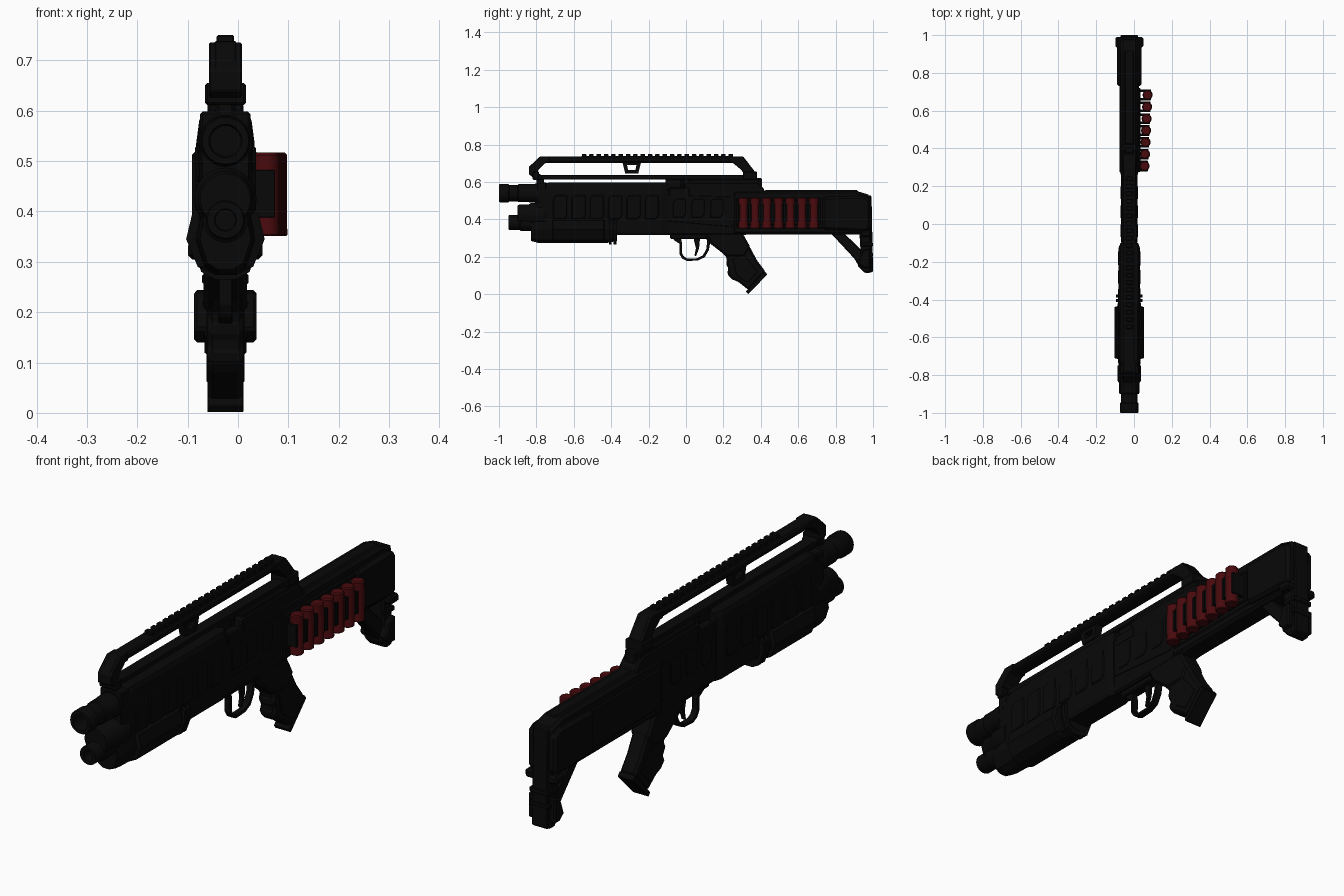
import bpy, bmesh, math
from mathutils import Vector

CX = -0.025  # centre line of the body

def material(name, rgb):
    m = bpy.data.materials.new(name)
    m.diffuse_color = (*rgb, 1)
    return m

BLACK = material("matte black", (0.0025, 0.0025, 0.0025))
RED = material("shell red", (0.065, 0.003, 0.004))

def finish(name, bm, mat=BLACK, bevel=0.0, smooth=False):
    bmesh.ops.recalc_face_normals(bm, faces=bm.faces)
    me = bpy.data.meshes.new(name)
    bm.to_mesh(me)
    bm.free()
    ob = bpy.data.objects.new(name, me)
    bpy.context.collection.objects.link(ob)
    me.materials.append(mat)
    if bevel:
        b = ob.modifiers.new("edge", 'BEVEL')
        b.width, b.segments, b.limit_method = bevel, 1, 'ANGLE'
    if smooth:
        bpy.context.view_layer.objects.active = ob
        ob.select_set(True)
        bpy.ops.object.shade_smooth_by_angle(angle=math.radians(35))
        ob.select_set(False)
    return ob

def plate(name, pts, hw, bevel=0.008, cx=CX):
    """Side outline (y, z) extruded across x."""
    bm = bmesh.new()
    f = bm.faces.new([bm.verts.new((cx - hw, y, z)) for y, z in pts])
    g = bmesh.ops.extrude_face_region(bm, geom=[f])["geom"]
    bmesh.ops.translate(bm, vec=(2 * hw, 0, 0), verts=[v for v in g if isinstance(v, bmesh.types.BMVert)])
    return finish(name, bm, bevel=bevel)

def box(name, y0, y1, z0, z1, hw, bevel=0.005, cx=CX):
    return plate(name, [(y0, z0), (y1, z0), (y1, z1), (y0, z1)], hw, bevel, cx)

def frame(name, outer, inner, hw, bevel=0.006):
    """Side outline with a matching hole, extruded across x."""
    bm = bmesh.new()
    n = len(outer)
    rings = [[bm.verts.new((CX + s * hw, y, z)) for y, z in p]
             for s, p in ((-1, outer), (1, outer), (1, inner), (-1, inner))]
    for k in range(4):
        a, b = rings[k], rings[(k + 1) % 4]
        for i in range(n):
            j = (i + 1) % n
            bm.faces.new((a[i], a[j], b[j], b[i]))
    return finish(name, bm, bevel=bevel)

def loft(name, half, stations, bevel=0.0):
    """Half section (x, z) mirrored and lofted along y; stations are (y, x scale, z scale)."""
    sec = half + [(-x, z) for x, z in reversed(half) if x > 0]
    zm = sum(z for _, z in sec) / len(sec)
    bm = bmesh.new()
    rings = [[bm.verts.new((CX + x * s, y, zm + (z - zm) * t)) for x, z in sec] for y, s, t in stations]
    n = len(sec)
    for a, b in zip(rings, rings[1:]):
        for i in range(n):
            bm.faces.new((a[i], a[(i + 1) % n], b[(i + 1) % n], b[i]))
    bm.faces.new(rings[0])
    bm.faces.new(rings[-1])
    return finish(name, bm, bevel=bevel)

def lathe(name, profile, origin, axis='Y', n=28, mat=BLACK):
    """Profile of (distance along axis, radius)."""
    bm = bmesh.new()
    o = Vector(origin)
    rings = []
    for d, r in profile:
        ring = []
        for i in range(n):
            c, s = r * math.cos(math.tau * i / n), r * math.sin(math.tau * i / n)
            ring.append(bm.verts.new(o + Vector((c, d, s) if axis == 'Y' else (c, s, d))))
        rings.append(ring)
    for a, b in zip(rings, rings[1:]):
        for i in range(n):
            bm.faces.new((a[i], a[(i + 1) % n], b[(i + 1) % n], b[i]))
    bm.faces.new(rings[0])
    bm.faces.new(rings[-1])
    return finish(name, bm, mat, smooth=True)

# Barrel with hollow muzzle, and magazine tube below
lathe("barrel", [(-0.9, .03), (-1, .033), (-1, .046), (-.995, .049), (-.95, .049), (-.945, .044),
                 (-.9, .044), (-.895, .048), (-.84, .048), (-.835, .05), (-.78, .05)], (CX, 0, 0.54))
lathe("magazine_tube", [(-0.9, .02), (-.95, .022), (-.95, .036), (-.945, .039), (-.89, .039),
                        (-.885, .045), (-.78, .045)], (CX, 0, 0.383))
lathe("tube_collar", [(-.9, .05), (-.89, .055), (-.84, .055), (-.83, .062), (-.75, .062)], (CX, 0, 0.425))

# Barrel shroud with faceted section
loft("barrel_shroud", [(.045, .597), (.052, .58), (.058, .535), (.056, .42), (.052, .33), (.045, .315)],
     [(-.80, .8, .9), (-.765, .9, .97), (-.72, .95, 1), (-.42, 1, 1), (-.13, 1, 1), (-.10, .8, 1)])
box("barrel_clamp", -.80, -.745, .49, .598, .05)
for i in range(3):
    lathe("barrel_ring", [(-.008, .052), (.008, .052)], (CX, -.80 + i * .022, .54))

# Slanted raised panels on the shroud sides
for i in range(6):
    y = -.71 + i * .098
    plate("shroud_panel", [(y, .40), (y + .06, .40), (y + .075, .42), (y + .075, .53), (y + .015, .53), (y, .51)],
          .0605, .004)

# Pump grip
loft("pump_grip", [(.045, .41), (.066, .395), (.078, .345), (.055, .29), (.022, .274)],
     [(-.83, .65, .85), (-.79, .72, 1), (-.715, .76, 1), (-.71, 1, 1), (-.44, 1, 1), (-.435, .8, 1),
      (-.42, .78, 1), (-.37, .7, .85)])
for y in (-.405, -.38):
    loft("pump_rib", [(.05, .40), (.068, .38), (.07, .34), (.048, .28), (.02, .265)],
         [(y - .008, 1, 1), (y + .008, 1, 1)])

# Receiver
plate("receiver", [(-.38, .315), (.30, .315), (.42, .33), (.42, .56), (.38, .60), (0, .60), (-.01, .56), (-.12, .56), (-.38, .5)],
      .041, .008)
plate("receiver_side_panel", [(-.10, .39), (.24, .36), (.26, .38), (.26, .52), (-.10, .53)], .043, .002)
for i in range(3):
    y = -.07 + i * .10
    plate("receiver_raised_panel", [(y, .41), (y + .055, .41), (y + .07, .43), (y + .07, .51), (y + .015, .51), (y, .49)],
          .046, .003)
box("ejection_cover", -.09, .02, .52, .57, .044)
box("charging_tab", -.03, -.01, .55, .61, .02)

# Carry handle: side frame, wide end cheeks, sight bracket and toothed rail
outer = [(-.80, .612), (-.84, .64), (-.84, .68), (-.78, .737), (.305, .737), (.38, .64), (.38, .612)]
inner = [(-.77, .636), (-.79, .645), (-.79, .665), (-.75, .702), (.25, .702), (.295, .665), (.315, .636)]
frame("carry_handle", outer, inner, .024, .005)
plate("handle_front_end", [(-.80, .612), (-.84, .64), (-.84, .68), (-.78, .735), (-.73, .735), (-.73, .704),
                           (-.75, .702), (-.79, .665), (-.79, .645), (-.77, .636), (-.77, .612)], .033, .003)
plate("handle_rear_end", [(.23, .704), (.23, .735), (.305, .735), (.38, .64), (.38, .612), (.315, .612), (.315, .636),
                          (.295, .665), (.25, .702)], .033, .003)
box("handle_top_beam", -.75, .26, .705, .735, .03, .008)
for y0, y1 in ((-.82, -.785), (.305, .38)):
    box("handle_end_cheek", y0, y1, .611, .655, .041)
box("handle_pillar", -.11, .36, .55, .62, .013, 0)
box("front_handle_pillar", -.80, -.76, .57, .62, .013, 0)
box("rear_handle_block", .02, .39, .55, .615, .036)
box("rear_latch", .37, .405, .57, .62, .025)
frame("sight_bracket", [(-.34, .705), (-.24, .705), (-.255, .645), (-.325, .645)],
      [(-.315, .69), (-.265, .69), (-.27, .665), (-.31, .665)], .016, 0)
box("rail_base", -.56, .25, .73, .738, .02, 0)
for i in range(21):
    y = -.545 + i * .0392
    box("rail_tooth", y - .012, y + .012, .735, .75, .0175, .003)

# Stock with thicker rear section
plate("stock", [(.25, .32), (.95, .32), (.985, .33), (.985, .53), (.91, .552), (.25, .552)], .046, .012)
plate("stock_side_shell", [(.27, .35), (.74, .35), (.76, .37), (.76, .50), (.74, .515), (.27, .515)], .051, .006)
plate("stock_rear_shell", [(.73, .345), (.96, .335), (.985, .35), (.985, .505), (.95, .525), (.73, .52)], .066, .012)
box("stock_top_ridge", .42, .92, .54, .556, .025)

# Butt, diagonal strut and butt pad
plate("stock_strut", [(.77, .33), (.84, .33), (.95, .225), (.95, .16), (.92, .155), (.90, .19)], .03, .006)
plate("butt_leg", [(.925, .36), (.99, .36), (.99, .115), (.955, .112), (.915, .155), (.935, .20)], .042, .008)
plate("butt_toe", [(.945, .235), (.985, .245), (.985, .14), (.95, .14), (.92, .165)], .062, .006)
plate("butt_pad", [(.975, .53), (.992, .525), (1.0, .12), (.975, .112)], .035, .004)
for z in (.20, .255):
    box("butt_notch_ridge", .935, 1.0, z, z + .022, .046, .004)
box("sling_bar", .935, .99, .305, .34, .074, .008)

# Pistol grip with finger grooves
plate("pistol_grip", [(.10, .32), (.30, .32), (.345, .245), (.38, .18), (.425, .12), (.335, .022), (.28, .065),
                      (.245, .08), (.218, .11), (.228, .135), (.212, .165), (.222, .19), (.165, .25), (.12, .275)],
      .036, .010)
plate("grip_upper", [(.10, .33), (.30, .33), (.345, .25), (.31, .20), (.22, .20), (.13, .27)], .043, .010)
plate("grip_cap", [(.32, .014), (.332, 0), (.435, .105), (.42, .122)], .036, .002)
plate("grip_texture_panel", [(.25, .19), (.31, .21), (.385, .12), (.33, .06), (.27, .10)], .038, .002)

# Rounded trigger guard and trigger
guard_out = [(-.095, .325), (-.06, .285), (-.035, .27), (-.035, .215), (-.02, .19), (.005, .177), (.065, .18),
             (.10, .197), (.122, .235), (.13, .28), (.13, .325)]
guard_in = [(-.03, .305), (-.025, .29), (-.02, .268), (-.022, .22), (-.01, .2), (.01, .19), (.06, .192),
            (.09, .207), (.108, .24), (.112, .27), (.11, .305)]
frame("trigger_guard", guard_out, guard_in, .014, .002)
box("guard_mount", -.085, .14, .295, .33, .025)
plate("trigger", [(.04, .30), (.075, .30), (.07, .245), (.055, .205), (.045, .205), (.053, .245)], .008, .002)

# Shell carrier on the right side: seven shells, each gripped by two dark loops
box("shell_carrier_plate", .275, .72, .37, .50, .009, .004, cx=.025)
for i in range(7):
    t = i / 6
    y, x = .307 + i * .0627, .056 + .016 * t
    lathe("shell", [(.351, .024), (.354, .0265), (.362, .0265), (.366, .0255), (.512, .0255), (.517, .021)],
          (x, y, 0), 'Z', 20, RED)
    for s in (-1, 1):
        a, b = sorted((y + s * .015, y + s * .0285))
        half = (x + .017 - .02) / 2
        box("shell_loop", a, b, .388, .482, half, .001, cx=.02 + half)
